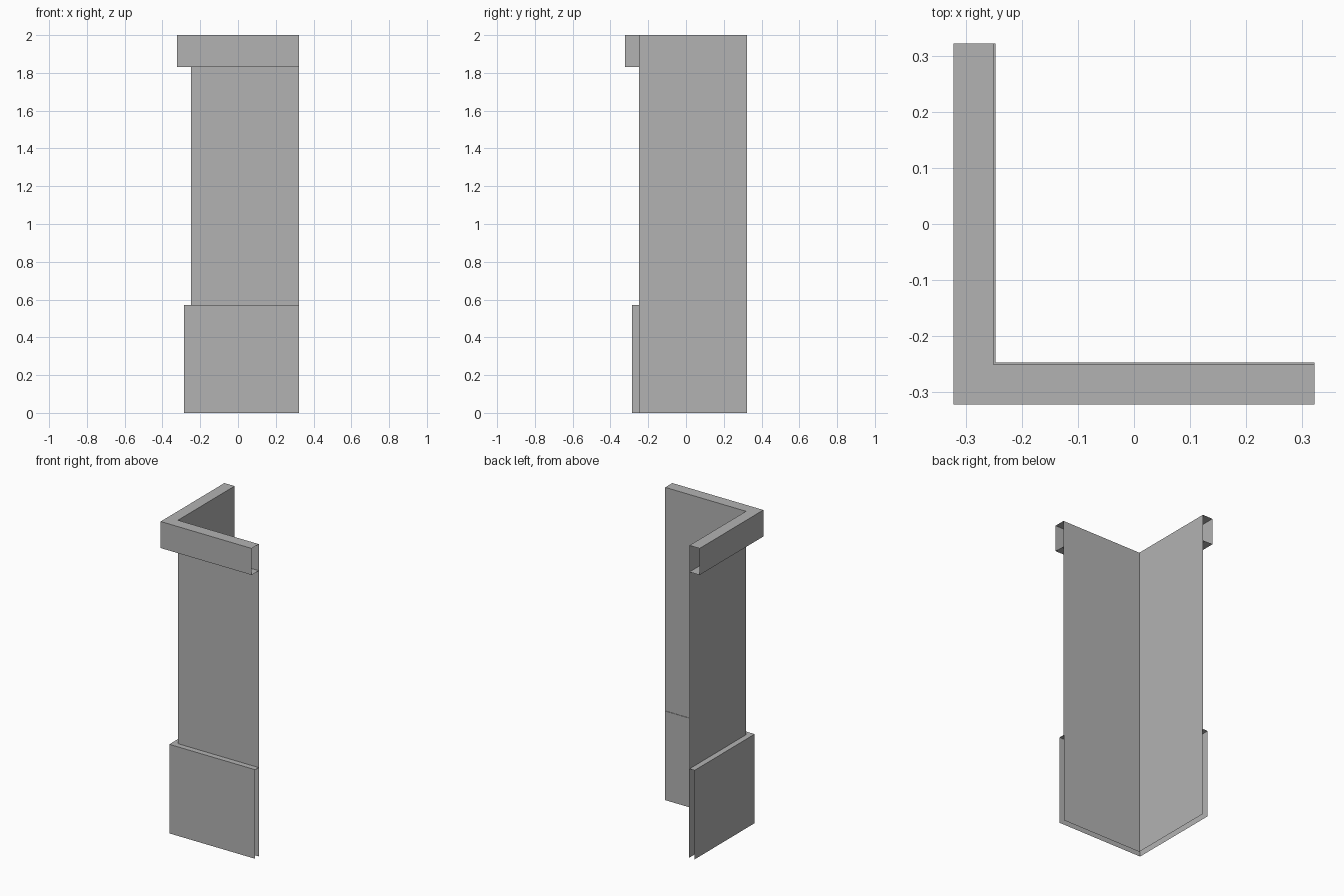
import bpy
import bmesh

cube = bpy.data.objects.get("Cube")
if cube:
    bpy.data.objects.remove(cube, do_unlink=True)

END = 0.322     # free ends of both wings
WALL = 0.25     # distance of the wall sheet from the centre
INNER = 0.247   # inner sheet of the base, slightly proud of the wall
BASE = 0.286    # outer face of the base
TRIM = 0.322    # outer face of the top trim
BASE_TOP, TRIM_BOTTOM, TOP = 0.57, 1.83, 2.0

grey = bpy.data.materials.new("plain_grey")
grey.use_nodes = True
colour = (0.45, 0.45, 0.45, 1)
grey.diffuse_color = colour
grey.node_tree.nodes["Principled BSDF"].inputs["Base Color"].default_value = colour


def corner_sweep(name, profile):
    """Sweep an open (offset, height) profile around the L-shaped corner."""
    bm = bmesh.new()
    rows = [[bm.verts.new(p) for p in ((END, -d, z), (-d, -d, z), (-d, END, z))]
            for d, z in profile]
    for a, b in zip(rows, rows[1:]):
        for i in range(2):
            bm.faces.new((a[i], a[i + 1], b[i + 1], b[i]))
    mesh = bpy.data.meshes.new(name)
    bm.to_mesh(mesh)
    bm.free()
    mesh.materials.append(grey)
    obj = bpy.data.objects.new(name, mesh)
    bpy.context.collection.objects.link(obj)
    return obj


# Thin corner wall, from the base up to the top
corner_sweep("wall", [(WALL, TOP), (WALL, BASE_TOP)])

# Open-ended channel around the top
corner_sweep("top_trim", [(WALL, TOP), (TRIM, TOP),
                          (TRIM, TRIM_BOTTOM), (WALL, TRIM_BOTTOM)])

# Hollow base skirt, open below and at both ends
corner_sweep("base_skirt", [(INNER, 0), (INNER, BASE_TOP),
                            (BASE, BASE_TOP), (BASE, 0)])
